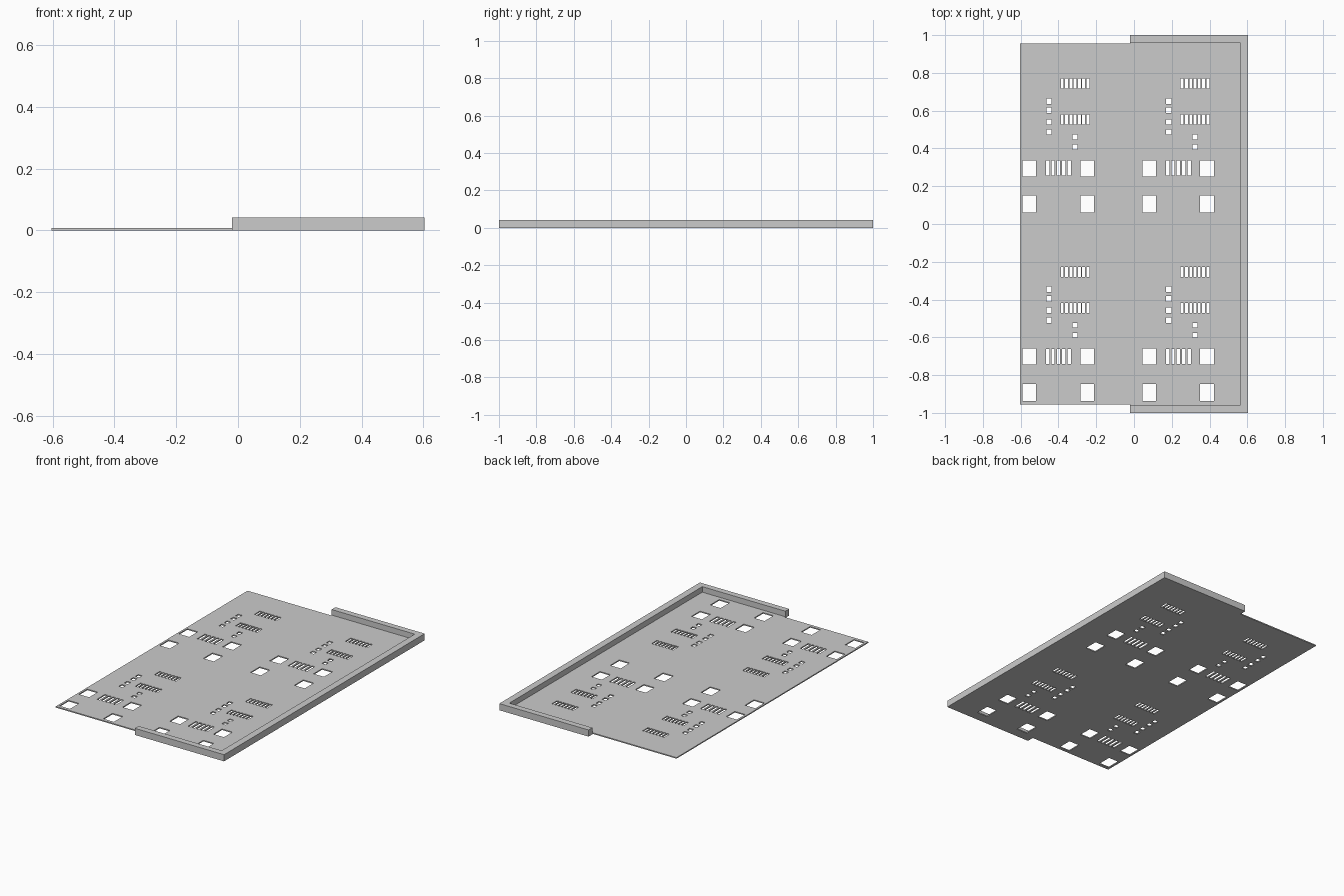
import bpy, bmesh

cube = bpy.data.objects.get("Cube")
if cube:
    bpy.data.objects.remove(cube, do_unlink=True)

SHEET_T, FRAME_H = 0.007, 0.042
HALF_X, STEP_X, INNER_X = 0.603, -0.02, 0.56
SHEET_Y, INNER_Y = 0.956, 0.962

grey = bpy.data.materials.new("plain grey")
grey.use_nodes = True
colour = (0.6, 0.6, 0.6, 1)
grey.diffuse_color = colour
grey.node_tree.nodes["Principled BSDF"].inputs["Base Color"].default_value = colour


def make_object(name, bm):
    bmesh.ops.recalc_face_normals(bm, faces=bm.faces)
    mesh = bpy.data.meshes.new(name)
    bm.to_mesh(mesh)
    bm.free()
    mesh.materials.append(grey)
    obj = bpy.data.objects.new(name, mesh)
    bpy.context.collection.objects.link(obj)
    return obj


def extrude_outline(bm, points, z0, z1):
    face = bm.faces.new([bm.verts.new((x, y, z0)) for x, y in points])
    top = bmesh.ops.extrude_face_region(bm, geom=[face], use_keep_orig=True)["geom"]
    verts = [v for v in top if isinstance(v, bmesh.types.BMVert)]
    bmesh.ops.translate(bm, vec=(0, 0, z1 - z0), verts=verts)


def mirrored(half):
    """Close an outline by mirroring its +y half to -y."""
    return half + [(x, -y) for x, y in reversed(half)]


# Thin sheet, slightly wider where it sits inside the frame
bm = bmesh.new()
extrude_outline(bm, mirrored([(-HALF_X, SHEET_Y), (STEP_X, SHEET_Y),
                              (STEP_X, INNER_Y), (INNER_X, INNER_Y)]), 0, SHEET_T)
sheet = make_object("stencil_sheet", bm)

# Raised three-sided frame
bm = bmesh.new()
extrude_outline(bm, mirrored([(HALF_X, 1), (STEP_X, 1),
                              (STEP_X, INNER_Y), (INNER_X, INNER_Y)]), 0, FRAME_H)
make_object("raised_frame", bm)

# Openings of one pattern: (centre x, centre y, width, height)
holes = []
for y in (0.744, 0.553):                       # two rows of chip pins
    holes += [(-0.312 + 0.0226 * i, y, 0.0155, 0.053) for i in range(-3, 4)]
holes += [(-0.451, y, 0.027, 0.029) for y in (0.651, 0.601, 0.540, 0.487)]
holes += [(-0.312, y, 0.027, 0.026) for y in (0.461, 0.408)]
holes += [(-0.400 + 0.0285 * i, 0.296, 0.0178, 0.078) for i in range(-2, 3)]
for x in (-0.554, -0.248):                     # large connector pads
    holes += [(x, 0.295, 0.073, 0.085), (x, 0.106, 0.073, 0.09)]

# Repeat the pattern in a two by two panel and cut it out
bm = bmesh.new()
for dx in (0, 0.635):
    for dy in (0, -0.997):
        for x, y, w, h in holes:
            x0, x1 = x + dx - w / 2, x + dx + w / 2
            y0, y1 = y + dy - h / 2, y + dy + h / 2
            extrude_outline(bm, [(x0, y0), (x1, y0), (x1, y1), (x0, y1)],
                            -SHEET_T, 2 * SHEET_T)
cutter = make_object("opening_cutter", bm)
cutter.hide_render = True

cut = sheet.modifiers.new("openings", "BOOLEAN")
cut.operation = "DIFFERENCE"
cut.solver = "EXACT"
cut.object = cutter
bpy.context.view_layer.objects.active = sheet
bpy.ops.object.modifier_apply(modifier=cut.name)
bpy.data.objects.remove(cutter, do_unlink=True)
